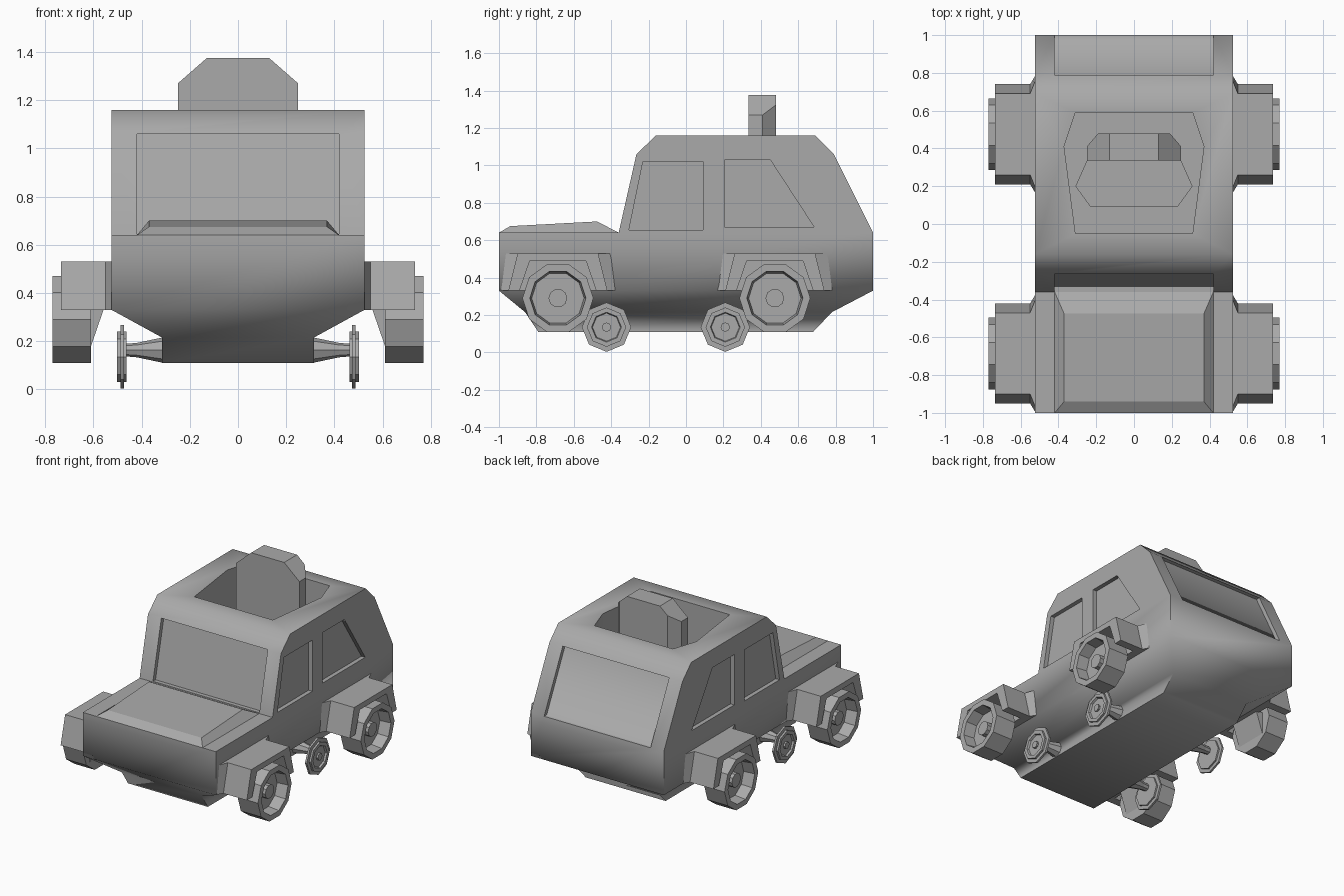
import bpy, bmesh, math
from mathutils import Vector

if "Cube" in bpy.data.objects:
    bpy.data.objects.remove(bpy.data.objects["Cube"], do_unlink=True)

grey = bpy.data.materials.new("plain grey")
grey.use_nodes = True
grey.diffuse_color = (0.4, 0.4, 0.4, 1)
grey.node_tree.nodes["Principled BSDF"].inputs["Base Color"].default_value = (0.4, 0.4, 0.4, 1)


def finish(name, bm, mirror=False):
    """Turn a bmesh into a grey object, optionally mirrored to the other side."""
    bmesh.ops.recalc_face_normals(bm, faces=bm.faces)
    mesh = bpy.data.meshes.new(name)
    bm.to_mesh(mesh)
    bm.free()
    mesh.materials.append(grey)
    ob = bpy.data.objects.new(name, mesh)
    bpy.context.collection.objects.link(ob)
    if mirror:
        ob.modifiers.new("mirror", 'MIRROR')
    return ob


def loft_mesh(rings):
    """Bridge rings of equal length and cap both ends."""
    bm = bmesh.new()
    loops = [[bm.verts.new(p) for p in ring] for ring in rings]
    n = len(loops[0])
    for a, b in zip(loops, loops[1:]):
        for i in range(n):
            j = (i + 1) % n
            bm.faces.new((a[i], a[j], b[j], b[i]))
    bm.faces.new(loops[0])
    bm.faces.new(loops[-1])
    return bm


def along_x(pts, x):
    return [(x, y, z) for y, z in pts]


def along_z(pts, z):
    return [(x, y, z) for x, y in pts]


def side_prism(name, pts, x0, x1, mirror=False):
    return finish(name, loft_mesh([along_x(pts, x0), along_x(pts, x1)]), mirror)


def both(pts):
    """Complete a half outline symmetrically about x = 0."""
    return pts + [(-x, y) for x, y in reversed(pts)]


def lathe(name, profile, cy, cz, sides):
    """Wheel-like part turned about an axle along x."""
    rings = []
    for x, r in profile:
        angles = [2 * math.pi * i / sides for i in range(sides)]
        rings.append([(x, cy + r * math.cos(a), cz + r * math.sin(a)) for a in angles])
    return finish(name, loft_mesh(rings), True)


# Body: lower walls, cabin and tapering underside in one shell
lower = [(-1, .33), (1, .33), (1, .64), (-.36, .64), (-1, .64)]
cabin = [(-.265, 1.06), (-.16, 1.16), (.69, 1.16), (.79, 1.06)]
bm = bmesh.new()
low, cab, mid, base = [], [], [], []
for x in (-1, 1):
    l = [bm.verts.new(p) for p in along_x(lower, .525 * x)]
    c = [bm.verts.new(p) for p in along_x(cabin, .525 * x)]
    bm.faces.new(l)
    bm.faces.new([l[3]] + c + [l[2]])
    low.append(l)
    cab.append([l[0], l[4], l[3]] + c + [l[2], l[1]])
    mid.append([bm.verts.new(p) for p in along_x([(-.86, .215), (.78, .215)], .315 * x)])
    base.append([bm.verts.new(p) for p in along_x([(-.79, .11), (.68, .11)], .315 * x)])
for i in range(len(cab[0]) - 1):
    bm.faces.new((cab[0][i], cab[0][i + 1], cab[1][i + 1], cab[1][i]))
loops = [[g[0][0], g[0][1], g[1][1], g[1][0]] for g in (low, mid, base)]
for a, b in zip(loops, loops[1:]):
    for i in range(4):
        j = (i + 1) % 4
        bm.faces.new((a[i], a[j], b[j], b[i]))
bm.faces.new(loops[-1])
body = finish("body", bm)

# Recessed windows and the roof opening
opening = both([(.31, -.05), (.37, .41), (.31, .59)])
cutters = [
    side_prism("windshield_cutter", [(-.5, .645), (-.33, .645), (-.235, 1.06), (-.4, 1.06)], -.42, .42),
    side_prism("rear_window_cutter", [(.97, .64), (.76, 1.06), (.9, 1.06), (1.1, .64)], -.42, .42),
    finish("roof_cutter", loft_mesh([along_z(opening, .6), along_z(opening, 1.3)])),
]
for side in (-1, 1):
    for pts in ([(-.305, .655), (-.23, 1.02), (.09, 1.02), (.09, .655)],
                [(.205, .67), (.205, 1.03), (.45, 1.03), (.685, .67)]):
        cutters.append(side_prism("side_window_cutter", pts, .495 * side, .6 * side))
bpy.context.view_layer.objects.active = body
for cutter in cutters:
    cut = body.modifiers.new("cut", 'BOOLEAN')
    cut.operation = 'DIFFERENCE'
    cut.solver = 'EXACT'
    cut.object = cutter
    bpy.ops.object.modifier_apply(modifier=cut.name)
    bpy.data.objects.remove(cutter, do_unlink=True)
bpy.ops.object.select_all(action='DESELECT')
body.select_set(True)
bpy.ops.object.shade_smooth_by_angle(angle=math.radians(65))

# Raised hood panel
finish("hood_panel", loft_mesh([
    [(-.42, -1, .64), (.42, -1, .64), (.42, -.36, .64), (-.42, -.36, .64)],
    [(-.37, -.94, .675), (.37, -.94, .675), (.37, -.475, .70), (-.37, -.475, .70)]]))

# Seat in the opening, with clipped upper corners on the backrest
cushion = both([(.23, .09), (.31, .2), (.25, .335)])
finish("seat_cushion", loft_mesh([along_z(cushion, .59), along_z(cushion, .75)]))
back = both([(.25, .335), (.25, .41), (.19, .48)])
bm = loft_mesh([along_z(back, .59), along_z(back, 1.375)])
for side in (-1, 1):
    bmesh.ops.bisect_plane(bm, geom=bm.verts[:] + bm.edges[:] + bm.faces[:],
                           plane_co=(.25 * side, .4, 1.27),
                           plane_no=Vector((.105 * side, 0, .12)), clear_outer=True)
    bmesh.ops.holes_fill(bm, edges=[e for e in bm.edges if e.is_boundary], sides=0)
finish("seat_backrest", bm)

# Fenders and large wheels
for label, cy in (("front", -.685), ("rear", .475)):
    def outline(bottom, top, z):
        return [(cy - bottom, .33), (cy - top, z), (cy + top, z), (cy + bottom, .33)]

    outer = outline(.265, .215, .53)
    arch = outer + outline(.205, .15, .49)[::-1]
    side_prism(label + "_fender_arch", arch, .58, .735, True)
    finish(label + "_fender_mount", loft_mesh([
        along_x(outline(.315, .29, .53), .52), along_x(outer, .55), along_x(outer, .58)]), True)
    strut = [[(x, cy + s * w, z) for x, z in ((.555, .34), (.62, .34), (.62, .18), (.61, .18))]
             for s, w in ((-1, .12), (1, .12))]
    finish(label + "_wheel_strut", loft_mesh(strut), True)
    lathe(label + "_wheel", [(.61, .12), (.61, .19), (.77, .19), (.77, .15), (.69, .14),
                             (.69, .05), (.73, .05)], cy, .29, 10)

# Small lower wheels on tapered axles
for label, cy in (("front", -.425), ("rear", .21)):
    lathe(label + "_axle", [(.30, .052), (.315, .052), (.42, .03), (.48, .025)], cy, .163, 8)
    lathe(label + "_small_wheel", [(.463, .08), (.463, .105), (.474, .105), (.474, .132),
                                   (.488, .132), (.488, .105), (.502, .105), (.502, .08),
                                   (.488, .075), (.488, .025), (.502, .025)], cy, .135, 8)
